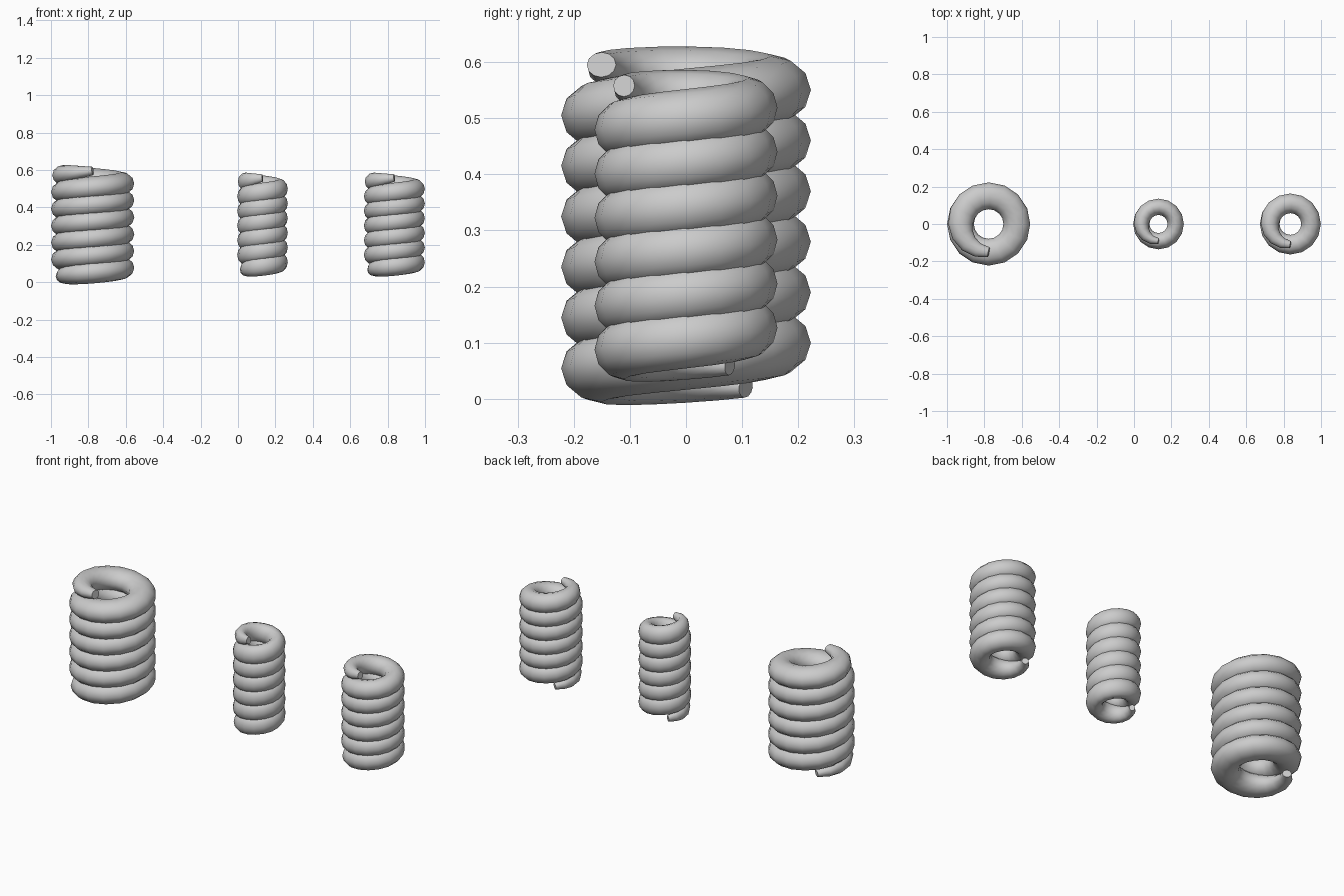
import bpy, math

if "Cube" in bpy.data.objects:
    bpy.data.objects.remove(bpy.data.objects["Cube"])

STEPS = 16                 # path points per turn
N = 102                    # 6.375 turns in total
R, TUBE, PITCH = 0.1105, 0.0525, 0.0784
START = math.radians(135)


def taper(i):
    # thin rod ends that swell to full thickness over about a third of a turn
    def ease(k, low):
        t = min(k / 6.0, 1.0)
        return low + (1 - low) * math.sin(t * math.pi / 2)
    return min(ease(i, 0.31), ease(N - i, 0.37))


def coil(name, x, width, height):
    cu = bpy.data.curves.new(name, 'CURVE')
    cu.dimensions = '3D'
    cu.twist_mode = 'Z_UP'
    cu.bevel_depth = TUBE
    cu.bevel_resolution = 4
    cu.use_fill_caps = True
    sp = cu.splines.new('POLY')
    sp.points.add(N)
    for i, p in enumerate(sp.points):
        a = START + i * 2 * math.pi / STEPS
        p.co = (R * math.cos(a), R * math.sin(a), (i - N / 2) * PITCH / STEPS, 1)
        p.radius = taper(i)
    ob = bpy.data.objects.new(name, cu)
    bpy.context.collection.objects.link(ob)
    ob.location = (x, 0, 0.308)
    ob.scale = (width, width, height)
    bpy.ops.object.select_all(action='DESELECT')
    ob.select_set(True)
    bpy.context.view_layer.objects.active = ob
    bpy.ops.object.convert(target='MESH')
    bpy.ops.object.shade_smooth_by_angle(angle=math.radians(45))


# three coils: one large, two smaller
coil("large_coil", -0.777, 1.365, 1.15)
coil("small_coil", 0.131, 0.83, 1.0)
coil("medium_coil", 0.836, 1.0, 1.0)
